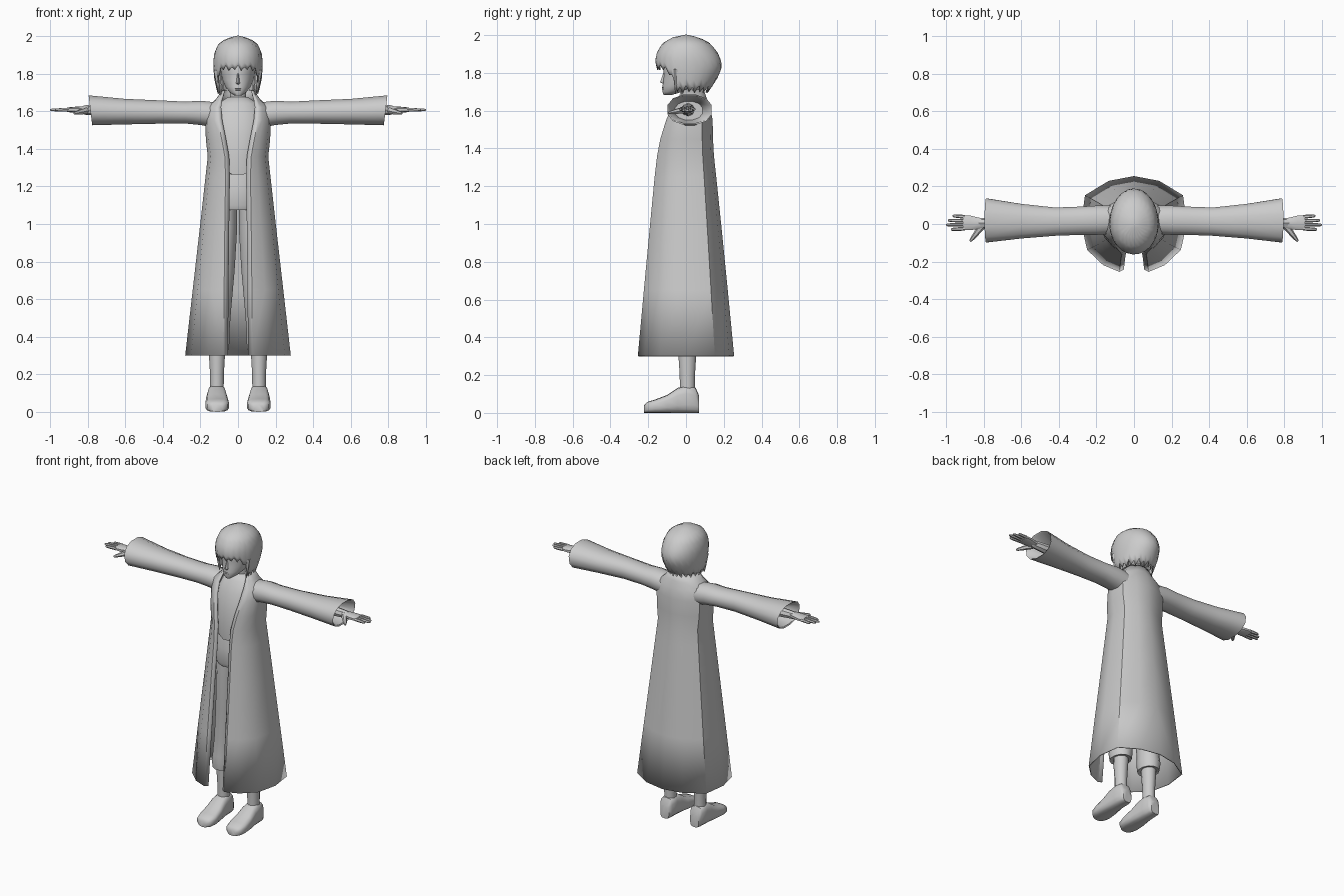
import bpy, bmesh, math
from mathutils import Vector

if "Cube" in bpy.data.objects:
    bpy.data.objects.remove(bpy.data.objects["Cube"])

grey = bpy.data.materials.new("plain grey")
grey.diffuse_color = (0.6, 0.6, 0.6, 1)
grey.use_nodes = True
grey.node_tree.nodes["Principled BSDF"].inputs["Base Color"].default_value = grey.diffuse_color


def ring(axis, pos, a0, a1, b0, b1, n=14, e=1.0):
    """Closed superellipse filling the box a0..a1, b0..b1 at pos along axis."""
    pts = []
    for i in range(n):
        t = 2 * math.pi * (i + 0.5) / n
        c, s = math.cos(t), math.sin(t)
        a = (a0 + a1) / 2 + (a1 - a0) / 2 * math.copysign(abs(c) ** e, c)
        b = (b0 + b1) / 2 + (b1 - b0) / 2 * math.copysign(abs(s) ** e, s)
        pts.append({'x': (pos, a, b), 'y': (a, pos, b), 'z': (a, b, pos)}[axis])
    return pts


def loft(name, rings, closed=True, caps=True, mirror=False, thick=0, angle=40):
    """Skin a list of equal point rows into an object."""
    bm = bmesh.new()
    rows = [[bm.verts.new(p) for p in r] for r in rings]
    n = len(rows[0])
    for r0, r1 in zip(rows, rows[1:]):
        for i in range(n if closed else n - 1):
            j = (i + 1) % n
            bm.faces.new((r0[i], r0[j], r1[j], r1[i]))
    if caps:
        bm.faces.new(rows[0])
        bm.faces.new(rows[-1])
    bmesh.ops.remove_doubles(bm, verts=bm.verts, dist=1e-5)
    bmesh.ops.recalc_face_normals(bm, faces=bm.faces)
    me = bpy.data.meshes.new(name)
    bm.to_mesh(me)
    bm.free()
    me.materials.append(grey)
    ob = bpy.data.objects.new(name, me)
    bpy.context.collection.objects.link(ob)
    bpy.ops.object.select_all(action='DESELECT')
    ob.select_set(True)
    bpy.context.view_layer.objects.active = ob
    bpy.ops.object.shade_smooth_by_angle(angle=math.radians(angle))
    if mirror:
        m = ob.modifiers.new("mirror", 'MIRROR')
        m.use_clip = True
        m.merge_threshold = 0.0005
    if thick:
        s = ob.modifiers.new("thickness", 'SOLIDIFY')
        s.thickness = thick
        s.offset = 0
    return ob


def tube(name, p0, p1, r0, r1, n=8, mirror=True):
    """Tapered round limb between two points."""
    p0, p1 = Vector(p0), Vector(p1)
    q = (p1 - p0).to_track_quat('Z', 'Y')
    rows = []
    for f, r in ((0, r0), (0.5, (r0 + r1) / 2 * 1.03), (0.9, r1), (1, r1 * 0.55)):
        c = p0.lerp(p1, f)
        rows.append([c + q @ Vector((r * math.cos(2 * math.pi * i / n),
                                     r * math.sin(2 * math.pi * i / n), 0)) for i in range(n)])
    return loft(name, rows, mirror=mirror)


# Long open coat: z, half width, front depth, back depth, half opening
levels = [(0.30, .278, .252, .252, .055), (0.65, .238, .220, .218, .052),
          (1.00, .198, .187, .183, .048), (1.25, .170, .163, .157, .044),
          (1.36, .158, .150, .145, .048), (1.45, .168, .133, .140, .064),
          (1.55, .172, .102, .138, .084), (1.62, .165, .070, .125, .090),
          (1.66, .118, .040, .108, .084), (1.71, .080, .020, .092, .070)]
rows = []
for z, rx, yf, yb, g in levels:
    rows.append([(g, -yf * .95, z), (g + .022 * min(1, (rx - g) * 20), -yf, z),
                 (g + (rx - g) * .48, -yf * .86, z), (g + (rx - g) * .86, -yf * .54, z),
                 (rx, 0, z), (rx * .93, yb * .6, z), (rx * .48, yb * .9, z), (0, yb, z)])
loft("coat", rows, closed=False, caps=False, mirror=True, thick=.006, angle=45)

# Wide sleeves, folded inward at the cuff
sleeve = [(.12, -.055, .10, 1.51, 1.65), (.20, -.06, .10, 1.525, 1.658),
          (.28, -.06, .095, 1.533, 1.653), (.42, -.065, .09, 1.532, 1.66),
          (.60, -.08, .11, 1.528, 1.668), (.785, -.102, .14, 1.523, 1.687),
          (.78, -.094, .132, 1.531, 1.679), (.64, -.06, .09, 1.55, 1.65)]
rows = [ring('x', *s, n=12, e=.9) for s in sleeve]
for i in (5, 6):
    rows[i] = [(x + (z - 1.6) * .12, y, z) for x, y, z in rows[i]]
loft("sleeve", rows, mirror=True, angle=50)

# Forearm, palm, fingers and thumb
tube("forearm", (.6, .012, 1.605), (.84, .005, 1.607), .036, .025)
loft("palm", [ring('x', *s, n=10, e=.75) for s in
              [(.79, -.018, .028, 1.588, 1.628), (.83, -.028, .036, 1.590, 1.626),
               (.87, -.034, .046, 1.592, 1.624), (.91, -.034, .048, 1.596, 1.620)]], mirror=True)
for k, tip in enumerate((.975, 1.0, .99, .965)):
    y = -.025 + k * .021
    tube("finger", (.90, y, 1.609), (tip, y * 1.15, 1.607), .0105, .008, n=6)
tube("thumb", (.81, -.012, 1.603), (.872, -.092, 1.588), .019, .009, n=6)

# Shirt with a pointed front hem
shirt = [ring('z', z, -rx, rx, -yf, yb, 16, .9) for z, rx, yf, yb in
         [(1.25, .125, .125, .11), (1.36, .135, .128, .115), (1.47, .145, .112, .115),
          (1.57, .14, .085, .11), (1.64, .11, .045, .09), (1.675, .055, .015, .08)]]
shirt[0] = [(x, y, 1.24 + min(abs(x), .06) * .8 if y < 0 else z) for x, y, z in shirt[0]]
loft("shirt", shirt, angle=50)
loft("neck", [ring('z', z, -.045, .045, y - .045, y + .045, 12)
              for z, y in ((1.60, .035), (1.68, .03), (1.78, .02))])

# Belt wrap and trousers
loft("waist_wrap", [ring('z', z, -rx, rx, -y, y - .01, 16, .85) for z, rx, y in
                    [(1.075, .125, .118), (1.10, .133, .128), (1.20, .13, .125), (1.27, .12, .112)]])
loft("trouser_leg", [ring('z', z, cx - rx, cx + rx, -ry, ry + .01, 12) for z, cx, rx, ry in
                     [(1.12, .066, .064, .10), (.98, .070, .068, .098), (.75, .082, .066, .082),
                      (.55, .098, .064, .072), (.42, .110, .066, .072), (.38, .112, .070, .076),
                      (.33, .112, .064, .070), (.335, .112, .05, .055)]], mirror=True, angle=50)
loft("shin", [ring('z', z, .112 - r, .112 + r, .007 - r * 1.1, .007 + r * 1.1, 12)
              for z, r in ((.45, .046), (.30, .044), (.20, .038), (.11, .037))], mirror=True)

# Shoes
loft("shoe", [ring('y', *s, n=14, e=.62) for s in
              [(.070, .080, .145, 0, .09), (.050, .068, .158, 0, .135), (.0, .064, .162, 0, .145),
               (-.045, .060, .166, 0, .132), (-.10, .052, .172, 0, .095),
               (-.165, .047, .174, 0, .07), (-.205, .056, .165, 0, .058),
               (-.222, .080, .142, 0, .04)]], mirror=True, angle=50)

# Face
loft("head", [ring('z', z, -rx, rx, yf, yb, 18) for z, rx, yf, yb in
              [(1.683, .018, -.118, -.075), (1.700, .044, -.125, -.02), (1.73, .068, -.124, .06),
               (1.765, .083, -.120, .11), (1.80, .091, -.118, .13), (1.86, .098, -.125, .14),
               (1.93, .085, -.09, .11)]], angle=60)
loft("nose", [ring('z', z, -w, w, y, -.10, 6) for z, w, y in
              [(1.742, .006, -.122), (1.750, .012, -.138), (1.765, .009, -.132),
               (1.80, .005, -.120)]], angle=60)
for z, w in ((1.722, .017), (1.714, .013)):
    loft("lip", [ring('x', x, -.127 + abs(x) * .2, -.11, z - .004, z + .004, 6)
                 for x in (-w, 0, w)])

# Hair shell with a jagged hem: z, half width, front, back
profile = [(2.0, 0, 0, 0), (1.985, .062, .07, .07), (1.955, .103, .122, .125),
           (1.91, .123, .150, .163), (1.865, .128, .160, .183), (1.83, .128, .154, .188),
           (1.77, .123, .140, .162), (1.69, .105, .115, .110)]


def hair_size(z):
    for p, q in zip(profile, profile[1:]):
        if z >= q[0]:
            f = (z - q[0]) / (p[0] - q[0])
            return [q[i] + (p[i] - q[i]) * f for i in (1, 2, 3)]
    return profile[-1][1:]


cols, steps = 48, 10
rows = [[] for _ in range(steps + 1)]
for i in range(cols):
    a = 2 * math.pi * i / cols
    d = math.degrees(min(a, 2 * math.pi - a))
    if d < 50:
        low = (1.845, 1.815, 1.835, 1.82)[i % 4]
    elif d < 62:
        low = 1.79
    else:
        low = (1.735, 1.70, 1.725, 1.695)[i % 4]
    for k in range(steps + 1):
        f = k / steps
        z = 2.0 - (2.0 - low) * (f ** 1.5)
        rx, yf, yb = hair_size(z)
        c = math.cos(a)
        rows[k].append((rx * math.sin(a), -c * (yf if c > 0 else yb), z))
loft("hair", rows, caps=False, thick=.006, angle=60)

# Loose side locks
for x, y, z in ((.108, -.055, 1.69), (.098, -.02, 1.675), (.085, .04, 1.68)):
    tube("side_lock", (x + .008, y, 1.82), (x - .008, y, z), .014, .004, n=5)
